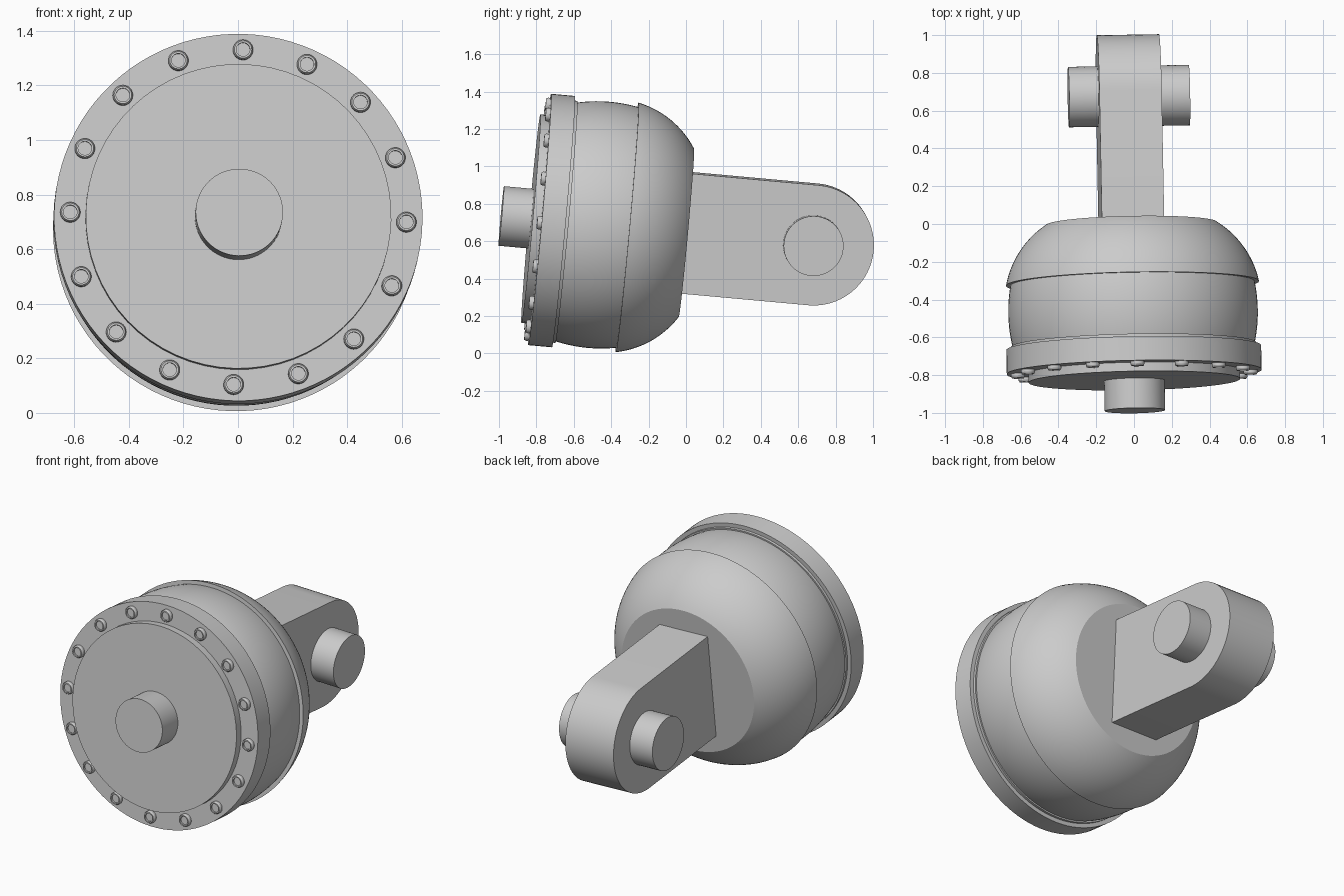
import bpy, bmesh, math
from mathutils import Matrix, Vector

cube = bpy.data.objects.get("Cube")
if cube:
    bpy.data.objects.remove(cube, do_unlink=True)

grey = bpy.data.materials.new("plain grey")
grey.use_nodes = True
GREY = (0.6, 0.6, 0.6, 1)
grey.diffuse_color = GREY
grey.node_tree.nodes["Principled BSDF"].inputs["Base Color"].default_value = GREY

# The whole assembly leans slightly: yaw, pitch, then roll about its own axis
R = lambda deg, axis: Matrix.Rotation(math.radians(deg), 4, axis)
LEAN = Matrix.Translation((-0.014, 0, 0.645)) @ R(1.1, 'Z') @ R(-5.2, 'X') @ R(1.7, 'Y')


def finish(name, bm, local=Matrix()):
    bmesh.ops.remove_doubles(bm, verts=bm.verts, dist=1e-5)
    bmesh.ops.recalc_face_normals(bm, faces=bm.faces)
    mesh = bpy.data.meshes.new(name)
    bm.to_mesh(mesh)
    bm.free()
    mesh.materials.append(grey)
    obj = bpy.data.objects.new(name, mesh)
    bpy.context.collection.objects.link(obj)
    obj.matrix_world = LEAN @ local
    bpy.ops.object.select_all(action='DESELECT')
    obj.select_set(True)
    bpy.context.view_layer.objects.active = obj
    bpy.ops.object.shade_smooth_by_angle(angle=math.radians(25))
    return obj


def lathe(name, profile, steps=96, local=Matrix()):
    """Spin (position along y, radius) points around the y axis."""
    bm = bmesh.new()
    verts = [bm.verts.new((r, s, 0)) for s, r in profile]
    edges = [bm.edges.new(pair) for pair in zip(verts, verts[1:])]
    bmesh.ops.spin(bm, geom=verts + edges, cent=(0, 0, 0), axis=(0, 1, 0),
                   angle=math.tau, steps=steps, use_merge=True)
    return finish(name, bm, local)


def arc(start, end, half_angle, count):
    """Outward-bulging circular arc between two profile points."""
    a, b = Vector(start), Vector(end)
    chord = b - a
    out = Vector((-chord.y, chord.x)).normalized()
    half = math.radians(half_angle)
    radius = chord.length / (2 * math.sin(half))
    centre = (a + b) / 2 - out * radius * math.cos(half)
    along = chord.normalized()
    angles = [half * (2 * i / count - 1) for i in range(count + 1)]
    return [tuple(centre + radius * (along * math.sin(t) + out * math.cos(t))) for t in angles]


def drum(name, front, back, radius, local=Matrix()):
    return lathe(name, [(front, 0), (front, radius), (back, radius), (back, 0)], 64, local)


# Front shaft, cover plate and bolted flange
drum("front_shaft", -0.992, -0.8, 0.16)
drum("cover_plate", -0.833, -0.75, 0.56)
lathe("flange", [(-0.786, 0), (-0.786, 0.675), (-0.658, 0.675), (-0.658, 0.65),
                 (-0.642, 0.65), (-0.642, 0)])

# Bulging housing and domed rear cap
lathe("housing", [(-0.68, 0)] + arc((-0.655, 0.638), (-0.3, 0.643), 13, 16) + [(-0.3, 0)])
lathe("rear_dome", [(-0.316, 0)] + arc((-0.316, 0.67), (0.002, 0.452), 23, 16) + [(0.002, 0)])

# Ring of recessed bolts
for i in range(16):
    place = R(i * 22.5, 'Y') @ Matrix.Translation((0, 0, 0.616))
    lathe("flange_bolt", [(-0.77, 0.037), (-0.8, 0.037), (-0.81, 0.032), (-0.81, 0.025),
                          (-0.798, 0.025), (-0.798, 0)], 24, place)

# Rear arm with a rounded end
HALF, END, ROUND = 0.165, 0.683, 0.322
bm = bmesh.new()
turns = [math.pi * (0.5 - i / 40) for i in range(41)]
outline = [(-0.05, ROUND)] + [(END + ROUND * math.cos(t), ROUND * math.sin(t)) for t in turns]
outline.append((-0.05, -ROUND))
side = bm.faces.new([bm.verts.new((-HALF, y, z)) for y, z in outline])
grown = bmesh.ops.extrude_face_region(bm, geom=[side], use_keep_orig=True)
bmesh.ops.translate(bm, vec=(2 * HALF, 0, 0),
                    verts=[v for v in grown["geom"] if isinstance(v, bmesh.types.BMVert)])
finish("rear_arm", bm)

# Cross pin through the arm
drum("cross_pin", -0.32, 0.32, 0.16, Matrix.Translation((0, END - 0.003, 0)) @ R(90, 'Z'))
